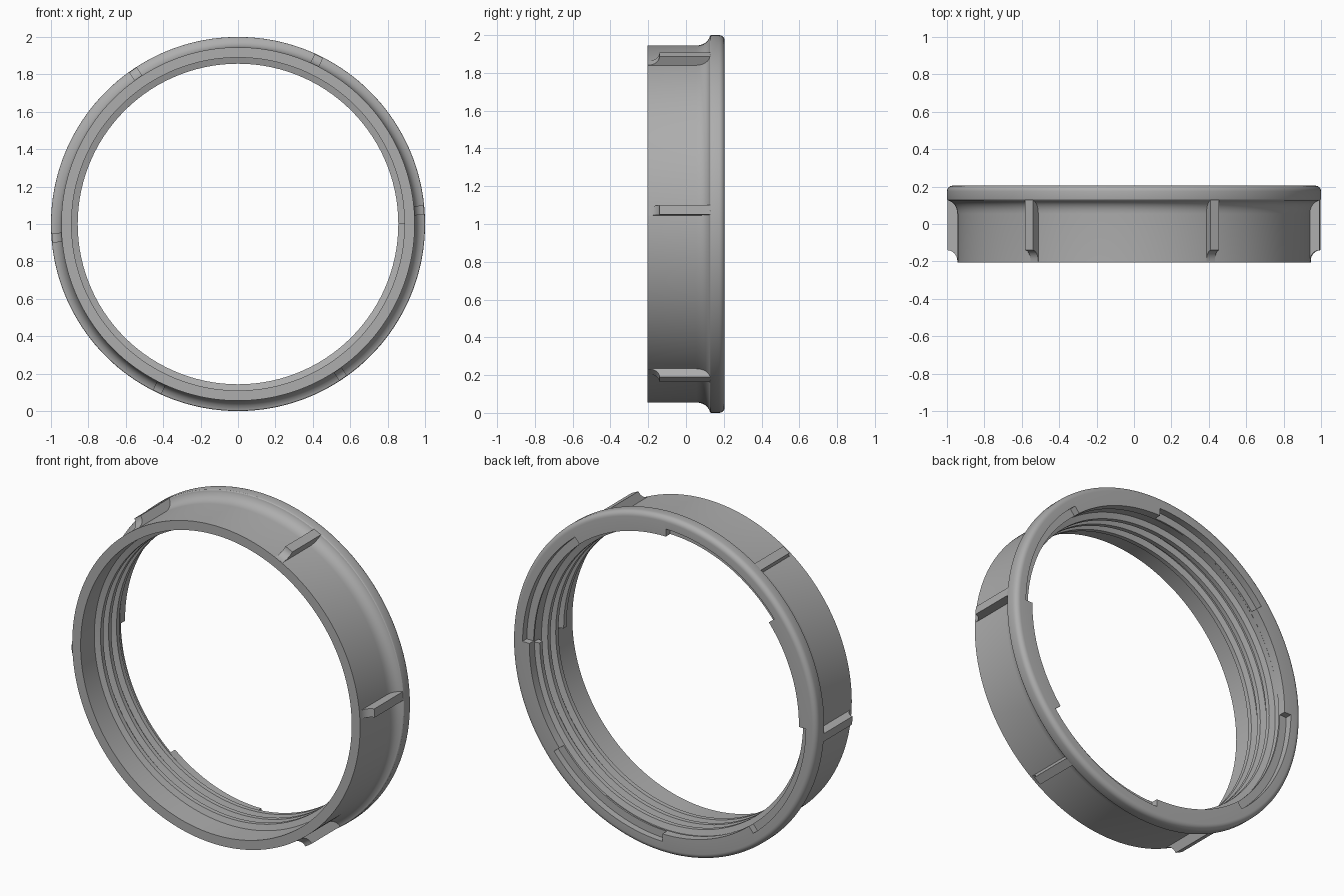
import bpy
import bmesh
from math import sin, cos, pi, radians, tau
from mathutils import Vector

if "Cube" in bpy.data.objects:
    bpy.data.objects.remove(bpy.data.objects["Cube"])

HALF = 0.205      # half the ring's depth along y
WALL = 0.945      # outer radius of the sleeve
BORE = 0.89       # inner radius of the sleeve
FLOOR = 0.165     # depth position of the lip notches

grey = bpy.data.materials.new("grey plastic")
grey.use_nodes = True
grey.diffuse_color = (0.42, 0.42, 0.42, 1)
grey.node_tree.nodes["Principled BSDF"].inputs["Base Color"].default_value = grey.diffuse_color


def make_object(name, bm):
    bmesh.ops.recalc_face_normals(bm, faces=bm.faces)
    mesh = bpy.data.meshes.new(name)
    bm.to_mesh(mesh)
    bm.free()
    mesh.materials.append(grey)
    obj = bpy.data.objects.new(name, mesh)
    bpy.context.collection.objects.link(obj)
    return obj


def place(radius, y, angle):
    return Vector((radius * cos(angle), y, 1 + radius * sin(angle)))


def sweep(bm, profile, start, end, steps, rise=0.0, closed=False):
    """Carry a closed (radius, y) profile around the ring's axis."""
    rings = []
    for i in range(steps if closed else steps + 1):
        t = i / steps
        angle = start + (end - start) * t
        rings.append([bm.verts.new(place(r, y + rise * t, angle)) for r, y in profile])
    n = len(profile)
    for i in range(steps):
        a, b = rings[i], rings[(i + 1) % len(rings)]
        for j in range(n):
            k = (j + 1) % n
            bm.faces.new((a[j], a[k], b[k], b[j]))
    if not closed:
        bm.faces.new(rings[0])
        bm.faces.new(rings[-1])


def arc(cr, cy, rr, ry, start, end, steps=6):
    """Elliptical arc of (radius, y) points, angles in degrees."""
    angles = [radians(start + (end - start) * i / steps) for i in range(steps + 1)]
    return [(cr + rr * cos(a), cy + ry * sin(a)) for a in angles]


def finish(obj):
    bpy.ops.object.select_all(action='DESELECT')
    obj.select_set(True)
    bpy.context.view_layer.objects.active = obj
    bpy.ops.object.shade_smooth_by_angle(angle=radians(28))


# Sleeve with a filleted, rounded flange at the back
profile = [(BORE, -HALF), (WALL, -HALF)]
profile += arc(0.998, 0.055, 0.998 - WALL, 0.07, 180, 90)[:-1]
profile += [(0.99, 0.125)]
profile += arc(0.99, 0.135, 0.01, 0.01, -90, 0, 3)[1:]
profile += arc(0.97, HALF - 0.03, 0.03, 0.03, 0, 90)
profile += [(0.885, HALF), (0.885, FLOOR - 0.01), (BORE, FLOOR - 0.015)]
bm = bmesh.new()
sweep(bm, profile, 0, tau, 180, closed=True)
ring = make_object("ring_body", bm)

# Four notches cut into the inner edge of the back lip
bm = bmesh.new()
notch = [(0.84, FLOOR), (0.93, FLOOR), (0.93, 0.25), (0.84, 0.25)]
for k in range(4):
    start = radians(90 * k + 0.7)
    sweep(bm, notch, start, start + radians(50.3), 26)
cutter = make_object("notch_cutter", bm)
cutter.hide_render = True
cut = ring.modifiers.new("notches", 'BOOLEAN')
cut.operation = 'DIFFERENCE'
cut.solver = 'EXACT'
cut.object = cutter
bpy.context.view_layer.objects.active = ring
bpy.ops.object.modifier_apply(modifier=cut.name)
bpy.data.objects.remove(cutter)
finish(ring)

# Helical inner thread
bm = bmesh.new()
thread = [(0.90, -0.027), (0.857, -0.013), (0.857, 0.013), (0.90, 0.027)]
thread = [(r, y - 0.09) for r, y in thread]
sweep(bm, thread, 0, 3 * tau, 360, rise=0.225)
finish(make_object("inner_thread", bm))

# Six grip ribs with a scooped front end
rib = [(0.92, 0.15), (0.997, 0.15)]
rib += arc(0.997, -0.2, 0.997 - WALL, 0.06, 90, 180)
rib += [(0.92, -0.2)]
for k in range(6):
    angle = radians(4.3 + 60 * k)
    across = Vector((-sin(angle), 0, cos(angle))) * 0.025
    bm = bmesh.new()
    sides = [[bm.verts.new(place(r, y, angle) + across * s) for r, y in rib] for s in (-1, 1)]
    for side in sides:
        bm.faces.new(side)
    for j in range(len(rib)):
        a, b = j, (j + 1) % len(rib)
        bm.faces.new((sides[0][a], sides[0][b], sides[1][b], sides[1][a]))
    finish(make_object(f"grip_rib_{k + 1}", bm))
